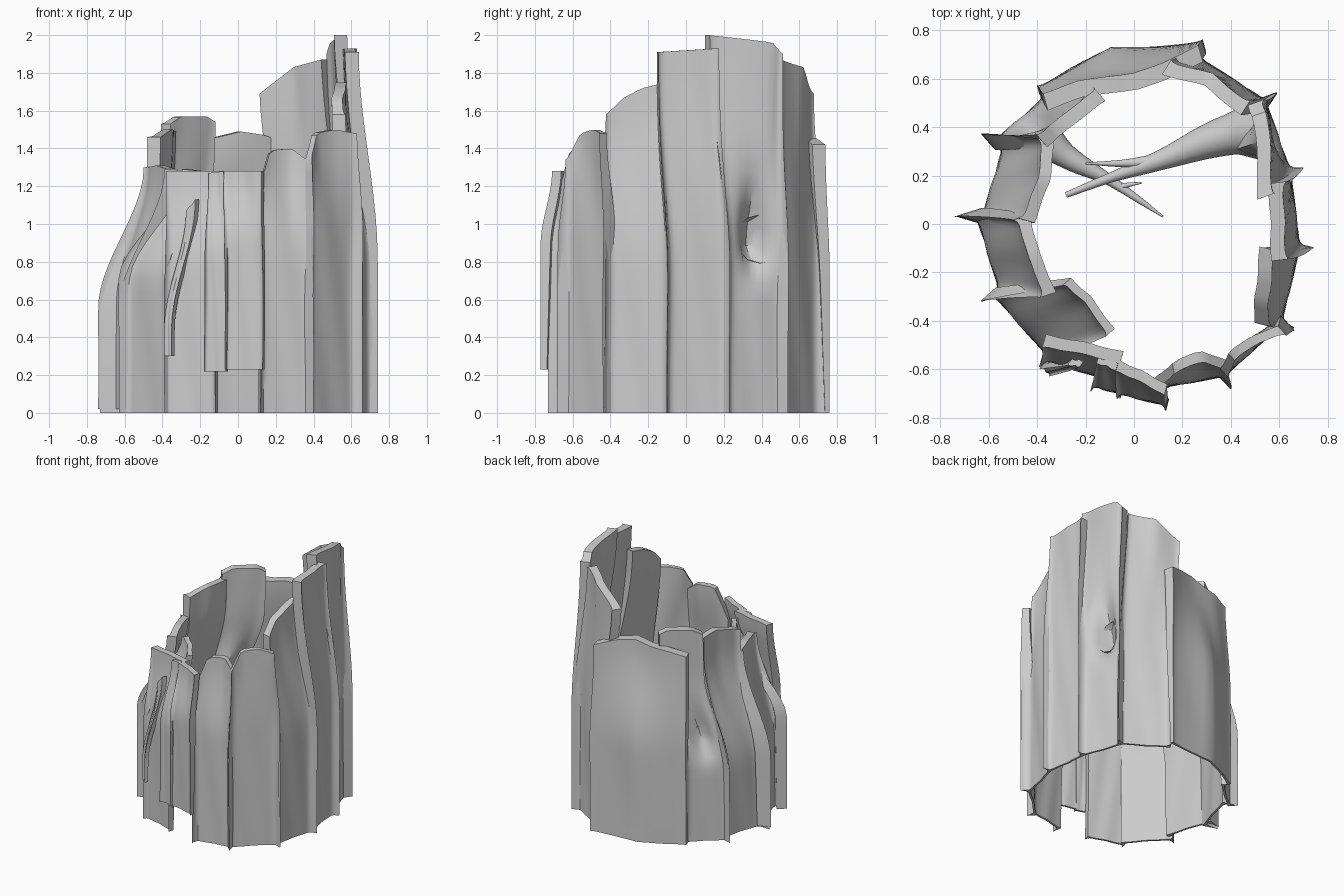
import bpy
import math
from mathutils import Vector

cube = bpy.data.objects.get("Cube")
if cube:
    bpy.data.objects.remove(cube, do_unlink=True)

bark = bpy.data.materials.new("grey_bark")
bark.use_nodes = True
GREY = (0.6, 0.6, 0.6, 1)
bark.diffuse_color = GREY
bark.node_tree.nodes["Principled BSDF"].inputs["Base Color"].default_value = GREY

COLS, ROWS = 16, 20
made = []


def along(points, u):
    """Point at fraction u of an evenly spaced polyline."""
    f = u * (len(points) - 1)
    i = min(int(f), len(points) - 2)
    return Vector(points[i]).lerp(Vector(points[i + 1]), f - i)


def slab(name, foot, rim, z0=0.0, knee=0.6, settle=0.0, flare=0.055,
         thick=0.06, dent=None):
    """Bark slab: upright from its foot line, then leaning to its rim, with thin flared edges."""
    tangent = (Vector(foot[-1]) - Vector(foot[0])).normalized()
    outward = Vector((tangent.y, -tangent.x))
    outer, inner, faces = [], [], []
    for r in range(ROWS + 1):
        k = r / ROWS
        for c in range(COLS + 1):
            # columns gather towards the edges so the fins stay thin
            u = 0.5 - 0.5 * math.cos(math.pi * c / COLS)
            top = along(rim, u)
            z = z0 + (top.z - z0) * k
            t = min(1, max(0, (z - knee) / (top.z - settle - knee)))
            lean = t * t * (3 - 2 * t)
            p = along(foot, u).lerp(top.xy, lean)
            p += tangent * 0.006 * math.sin(4.5 * z + 7 * foot[0][0]) * min(1, z)
            # sunken middle, shallower at the rim, with a gentle waviness
            body = p - outward * flare * (1 - 0.75 * lean)
            body += outward * 0.004 * math.sin(5 * z + 9 * u) * math.sin(math.pi * u)
            if dent:
                du, dz, depth = dent
                h = 0.25 if z > dz else 0.09
                body -= outward * depth * math.exp(-((u - du) / 0.2) ** 2 - ((z - dz) / h) ** 2)
            tip = body.lerp(p, abs(2 * u - 1) ** 14)
            outer.append((*tip, z))
            inner.append((*(body - outward * (0.015 + (thick - 0.015) * k)), z))
    w, n = COLS + 1, len(outer)
    for r in range(ROWS):
        for c in range(COLS):
            i = r * w + c
            faces.append((i, i + 1, i + w + 1, i + w))
            faces.append((n + i, n + i + w, n + i + w + 1, n + i + 1))
        # side walls
        i, j = r * w, r * w + COLS
        faces.append((i, i + w, n + i + w, n + i))
        faces.append((j, n + j, n + j + w, j + w))
    for c in range(COLS):
        # rim and foot
        i = ROWS * w + c
        faces.append((i, i + 1, n + i + 1, n + i))
        faces.append((c, n + c, n + c + 1, c + 1))
    mesh = bpy.data.meshes.new(name)
    mesh.from_pydata(outer + inner, [], faces)
    obj = bpy.data.objects.new(name, mesh)
    bpy.context.collection.objects.link(obj)
    mesh.materials.append(bark)
    made.append(obj)


def branch(name, points):
    """Tapered inner branch; each point is x, y, z, radius."""
    curve = bpy.data.curves.new(name, "CURVE")
    curve.dimensions = "3D"
    curve.bevel_depth, curve.bevel_resolution = 1, 4
    spline = curve.splines.new("BEZIER")
    spline.bezier_points.add(len(points) - 1)
    for bp, (x, y, z, radius) in zip(spline.bezier_points, points):
        bp.co, bp.radius = (x, y, z), radius
        bp.handle_left_type = bp.handle_right_type = "AUTO"
    spline.resolution_u = 6
    curve.materials.append(bark)
    obj = bpy.data.objects.new(name, curve)
    bpy.context.collection.objects.link(obj)
    made.append(obj)


# Front and left side slabs
slab("front_slab", [(.12, -.73), (.40, -.68)],
     [(.10, -.69, 1.14), (.17, -.63, 1.39), (.28, -.58, 1.40), (.39, -.62, 1.32)],
     knee=.8, thick=.045)
slab("front_left_slab", [(.40, -.68), (.66, -.44)],
     [(.39, -.64, 1.34), (.43, -.57, 1.48), (.52, -.50, 1.50), (.63, -.46, 1.48)],
     knee=.9, thick=.04)
slab("left_front_slab", [(.66, -.43), (.74, -.10)],
     [(.57, -.42, 1.58), (.57, -.33, 1.67), (.58, -.23, 1.72), (.59, -.11, 1.75)], knee=.75)
slab("left_middle_slab", [(.74, -.10), (.70, .23)],
     [(.64, -.15, 1.91), (.63, .17, 1.93)], knee=.8)
slab("left_tall_slab", [(.70, .23), (.59, .54)],
     [(.58, .12, 2.0), (.58, .30, 1.98), (.56, .46, 1.96), (.54, .51, 1.90)],
     knee=.8, dent=(.5, .88, .16))

# Back slabs
slab("back_left_slab", [(.59, .54), (.28, .74)],
     [(.48, .51, 1.87), (.33, .63, 1.83), (.15, .68, 1.69)], knee=.7, flare=.05, thick=.06)
slab("back_wide_slab", [(.28, .76), (.09, .74), (-.10, .735), (-.25, .66), (-.40, .57)],
     [(.27, .74, 1.42), (.13, .67, 1.47), (.0, .63, 1.49), (-.12, .61, 1.46),
      (-.24, .59, 1.45), (-.37, .54, 1.42)],
     knee=.7, flare=.01, thick=.07)
slab("back_right_slab", [(-.40, .57), (-.63, .37)],
     [(-.17, .56, 1.54), (-.22, .53, 1.57), (-.35, .42, 1.57), (-.41, .37, 1.53)],
     knee=.55, settle=.3, dent=(.5, .74, .1))

# Right side slabs
slab("right_back_slab", [(-.63, .37), (-.73, .03)],
     [(-.40, .36, 1.49), (-.42, .20, 1.50), (-.48, .03, 1.46)],
     knee=.5, settle=.15, flare=.1, thick=.05)
slab("right_middle_slab", [(-.74, .03), (-.63, -.32)],
     [(-.50, .02, 1.30), (-.46, -.14, 1.31), (-.39, -.30, 1.29)],
     z0=.02, knee=.55, flare=.085, thick=.05)
slab("right_front_slab", [(-.63, -.32), (-.39, -.59)],
     [(-.30, -.25, 1.29), (-.22, -.33, 1.28), (-.12, -.46, 1.27)], knee=.7, thick=.035)
slab("front_right_slab", [(-.39, -.59), (-.12, -.67)],
     [(-.38, -.51, 1.28), (-.06, -.58, 1.28)], knee=.75, flare=.03, thick=.05)

# Loose outer bark hanging clear of the ground at the front
slab("outer_bark_right", [(-.18, -.69), (-.06, -.72)],
     [(-.15, -.58, 1.27), (-.07, -.61, 1.28)], z0=.22, knee=.8, flare=.02, thick=.045)
slab("outer_bark_left", [(-.07, -.72), (.13, -.77)],
     [(-.07, -.61, 1.28), (.13, -.71, 1.28)], z0=.23, knee=.9, flare=.02, thick=.045)
slab("outer_bark_strip", [(-.39, -.60), (-.35, -.63)],
     [(-.28, -.58, 1.07), (-.23, -.59, 1.13)], z0=.3, knee=.45, flare=.01, thick=.03)

# Branches grown inwards from the two knots
branch("left_inner_branch", [(.53, .39, .92, .13), (.40, .37, .90, .085),
                             (.10, .26, .88, .04), (-.10, .19, .87, .02), (-.28, .12, .86, .012)])
branch("left_inner_twig", [(.10, .26, .88, .03), (-.05, .25, .89, .015), (-.20, .25, .90, .004)])
branch("right_inner_branch", [(-.38, .36, .75, .08), (-.28, .28, .75, .05),
                              (-.10, .18, .75, .022), (.02, .10, .75, .014), (.12, .03, .75, .004)])
branch("right_inner_twig", [(-.07, .15, .75, .016), (-.03, .16, .76, .01), (.03, .17, .77, .004)])

# Turn the branches into meshes, then smooth while keeping slab edges crisp
bpy.ops.object.select_all(action="DESELECT")
for obj in made:
    obj.select_set(True)
bpy.context.view_layer.objects.active = made[0]
bpy.ops.object.convert(target="MESH")
bpy.ops.object.shade_smooth_by_angle(angle=math.radians(35))
